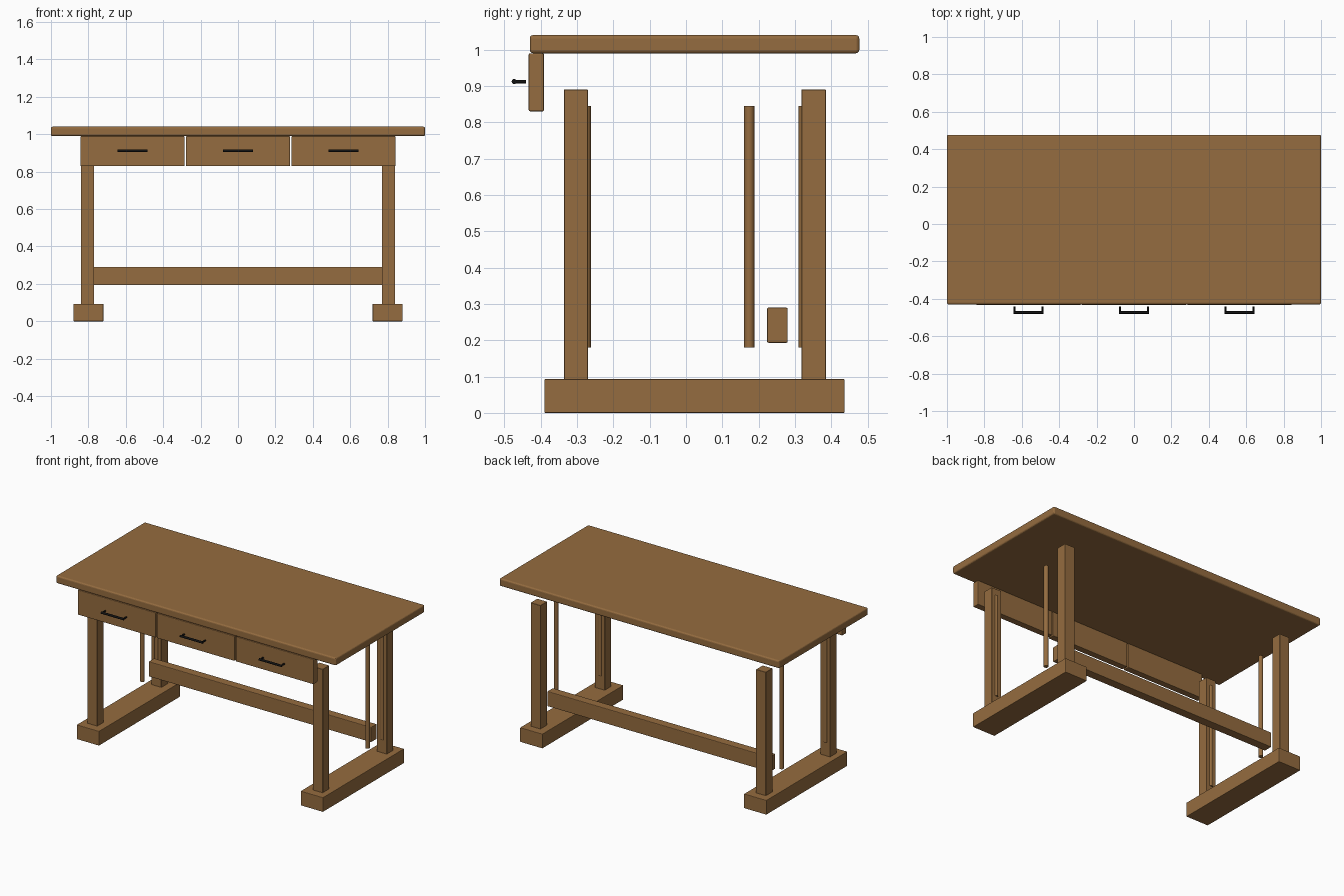
import bpy
import math
from mathutils import Vector

cube = bpy.data.objects.get("Cube")
if cube:
    bpy.data.objects.remove(cube, do_unlink=True)


def make_material(name, rgb, roughness):
    mat = bpy.data.materials.new(name)
    mat.use_nodes = True
    mat.diffuse_color = (*rgb, 1)
    bsdf = mat.node_tree.nodes["Principled BSDF"]
    bsdf.inputs["Base Color"].default_value = (*rgb, 1)
    bsdf.inputs["Roughness"].default_value = roughness
    return mat


wood = make_material("brown wood", (0.30, 0.15, 0.05), 0.6)
black = make_material("black metal", (0.006, 0.006, 0.006), 0.5)


def box(name, x, y, z, bevel=0.0, segments=2):
    """Box from (min, max) ranges, with optional rounded edges."""
    lo, hi = Vector((x[0], y[0], z[0])), Vector((x[1], y[1], z[1]))
    bpy.ops.mesh.primitive_cube_add(size=1, location=(lo + hi) / 2)
    obj = bpy.context.object
    obj.name = name
    obj.scale = hi - lo
    bpy.ops.object.transform_apply(location=False, rotation=False, scale=True)
    obj.data.materials.append(wood)
    if bevel:
        mod = obj.modifiers.new("rounded edges", "BEVEL")
        mod.width = bevel
        mod.segments = segments
    return obj


def rod(name, start, end, radius, mat, sides=16):
    """Cylinder between two points."""
    a, b = Vector(start), Vector(end)
    bpy.ops.mesh.primitive_cylinder_add(
        vertices=sides, radius=radius, depth=(b - a).length, location=(a + b) / 2,
        rotation=(b - a).to_track_quat("Z", "Y").to_euler())
    obj = bpy.context.object
    obj.name = name
    obj.data.materials.append(mat)
    bpy.ops.object.shade_smooth_by_angle(angle=math.radians(40))
    return obj


# Table top
box("table_top", (-1, 1), (-0.43, 0.477), (0.99, 1.04), 0.009, 3)

# Drawer fronts with bar handles
for label, cx in (("right", -0.564), ("middle", 0), ("left", 0.564)):
    box(f"{label}_drawer_front", (cx - 0.278, cx + 0.278), (-0.433, -0.391),
        (0.83, 0.99), 0.004)
    z, y_bar = 0.912, -0.473
    rod(f"{label}_handle_bar", (cx - 0.081, y_bar, z), (cx + 0.081, y_bar, z), 0.007, black)
    for side, sx in (("right", -1), ("left", 1)):
        px = cx + sx * 0.075
        rod(f"{label}_handle_{side}_post", (px, y_bar, z), (px, -0.441, z), 0.005, black)

# End frames: foot, two legs and three slender rods on each side
for side, sx in (("right", -1), ("left", 1)):
    cx = sx * 0.805
    foot_x = sx * 0.8
    box(f"{side}_foot", (foot_x - 0.08, foot_x + 0.08), (-0.39, 0.437), (0, 0.093), 0.003)
    for place, y in (("front", (-0.336, -0.27)), ("back", (0.318, 0.385))):
        box(f"{side}_{place}_leg", (cx - 0.035, cx + 0.035), y, (0.09, 0.89), 0.001, 1)
    for place, y in (("front", -0.276), ("middle", 0.174), ("back", 0.324)):
        rod(f"{side}_{place}_spindle", (cx, y, 0.18), (cx, y, 0.845), 0.014, wood)

# Long stretcher between the end frames
box("stretcher", (-0.795, 0.795), (0.223, 0.28), (0.193, 0.29), 0.004)
